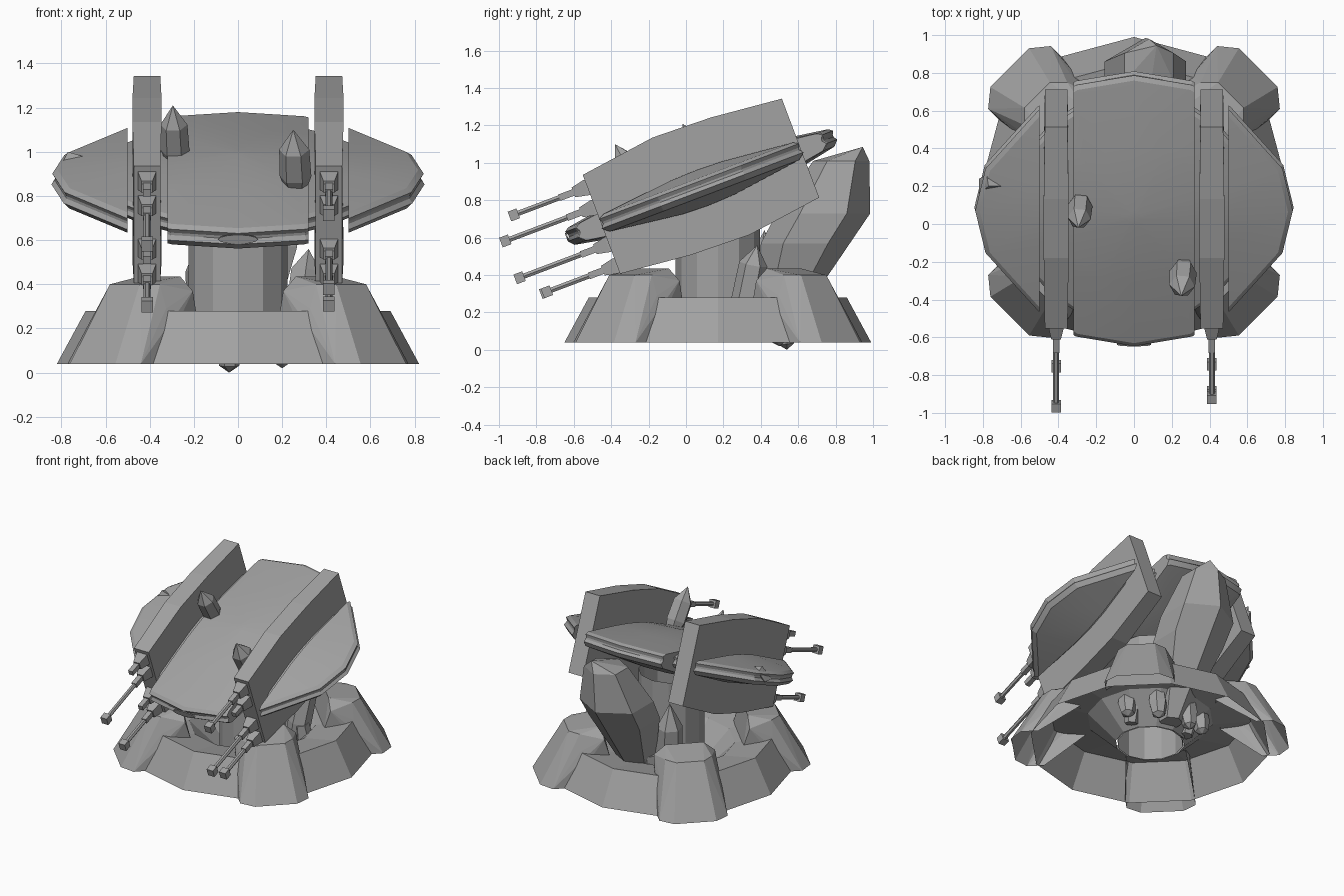
import bpy, bmesh
from math import radians, cos, sin, tau
from mathutils import Matrix, Vector

cube = bpy.data.objects.get("Cube")
if cube:
    bpy.data.objects.remove(cube, do_unlink=True)

grey = bpy.data.materials.new("stone_grey")
grey.use_nodes = True
GREY = (0.36, 0.36, 0.36, 1)
grey.diffuse_color = GREY
grey.node_tree.nodes["Principled BSDF"].inputs["Base Color"].default_value = GREY

BASE = Matrix.Translation((0, 0.17, 0))
DECK = Matrix.Translation((0, 0.08, 0.875)) @ Matrix.Rotation(radians(20.7), 4, 'X')


def finish(name, bm, frame=Matrix(), smooth=0):
    bmesh.ops.recalc_face_normals(bm, faces=bm.faces)
    mesh = bpy.data.meshes.new(name)
    bm.to_mesh(mesh)
    bm.free()
    mesh.materials.append(grey)
    ob = bpy.data.objects.new(name, mesh)
    ob.matrix_world = frame
    bpy.context.collection.objects.link(ob)
    if smooth:
        bpy.ops.object.select_all(action='DESELECT')
        ob.select_set(True)
        bpy.context.view_layer.objects.active = ob
        bpy.ops.object.shade_smooth_by_angle(angle=radians(smooth))
    return ob


def hull(name, points, frame=Matrix(), open_bottom=False):
    bm = bmesh.new()
    for p in points:
        bm.verts.new(p)
    res = bmesh.ops.convex_hull(bm, input=bm.verts)
    inner = {v for v in res["geom_interior"] if isinstance(v, bmesh.types.BMVert)}
    bmesh.ops.delete(bm, geom=list(inner), context='VERTS')
    bmesh.ops.dissolve_limit(bm, angle_limit=radians(2), verts=bm.verts, edges=bm.edges)
    if open_bottom:
        bm.normal_update()
        bmesh.ops.delete(bm, geom=[f for f in bm.faces if f.normal.z < -0.3], context='FACES')
    return finish(name, bm, frame)


def bridge(bm, loops):
    for a, b in zip(loops, loops[1:]):
        n = len(a)
        for i in range(n):
            j = (i + 1) % n
            bm.faces.new((a[i], a[j], b[j], b[i]))


def lathe(name, profile, sides, frame):
    bm = bmesh.new()
    bridge(bm, [[bm.verts.new((r * cos(tau * i / sides), r * sin(tau * i / sides), z))
                 for i in range(sides)] for r, z in profile])
    return finish(name, bm, frame)


def box(size, at):
    return [(at[0] + size[0] / 2 * i, at[1] + size[1] / 2 * j, at[2] + size[2] / 2 * k)
            for i in (-1, 1) for j in (-1, 1) for k in (-1, 1)]


# Twelve-sided sloping foundation ring with a sunken bowl, and the open column
lathe("foundation_ring", [(0.82, 0.04), (0.69, 0.28), (0.43, 0.23), (0.235, 0.04)], 12, BASE)
lathe("column", [(0.225, 0.04), (0.225, 0.76)], 12, BASE)

# Four diagonal buttresses: (distance, half width, height)
stations = [(0.93, 0.145, 0.04), (0.857, 0.235, 0.04), (0.725, 0.095, 0.40), (0.66, 0.16, 0.40),
            (0.66, 0.2, 0.29), (0.50, 0.13, 0.435), (0.50, 0.21, 0.37), (0.46, 0.10, 0.24),
            (0.46, 0.2, 0.24), (0.74, 0.235, 0.04)]
for i, label in enumerate(("back_left", "back_right", "front_right", "front_left")):
    hull("buttress_" + label, [(u, w * s, z) for u, w, z in stations for s in (-1, 1)],
         BASE @ Matrix.Rotation(radians(45 + 90 * i), 4, 'Z'), True)

# Lens-shaped deck outline, one quarter mirrored to a full loop
quarter = [(0.845, 0), (0.79, 0.24), (0.51, 0.57), (0.31, 0.715), (0, 0.77)]
half = quarter + [(-x, y) for x, y in quarter[-2::-1]]
outline = half + [(x, -y) for x, y in half[-2:0:-1]]
lens = [(0.05, 0.13), (0.5, 0.1), (0.965, 0.045), (0.995, 0.028), (0.982, 0.008),
        (0.982, -0.004), (1.0, -0.024), (0.965, -0.054), (0.5, -0.125), (0.05, -0.16)]


def deck(name, shrink=1.0, low=None, high=None):
    bm = bmesh.new()
    loops = [[bm.verts.new((x * r * shrink, y * r * shrink, z * shrink)) for x, y in outline]
             for r, z in lens]
    bridge(bm, loops)
    bm.faces.new(loops[0])
    bm.faces.new(loops[-1])
    for limit, side in ((low, -1), (high, 1)):
        if limit is not None:
            cut = bmesh.ops.bisect_plane(bm, geom=bm.verts[:] + bm.edges[:] + bm.faces[:],
                                         plane_co=(limit, 0, 0), plane_no=(side, 0, 0), clear_outer=True)
            rim = [e for e in cut["geom_cut"] if isinstance(e, bmesh.types.BMEdge)]
            bmesh.ops.holes_fill(bm, edges=rim, sides=0)
    return finish(name, bm, DECK, 20)


deck("centre_deck", 1.0, -0.32, 0.32)
deck("right_wing", 1.0, None, -0.5)
deck("left_wing", 1.0, 0.5, None)
deck("deck_core", 0.85, -0.52, 0.52)

# Eye-shaped plate on the front lip
hull("front_plate", [(0.09 * cos(tau * i / 12), -0.766 + y, 0.022 * sin(tau * i / 12))
                     for i in range(12) for y in (-0.004, 0.004)], DECK)

# Tall side pods, slightly wider in the middle: (along, half height, half width)
pod = [(-0.57, 0.28, 0.06), (-0.15, 0.335, 0.066), (0.18, 0.325, 0.066), (0.57, 0.285, 0.06)]
slots = (0.21, 0.096, -0.115, -0.237)
for side, label in ((-1, "right"), (1, "left")):
    x = side * 0.412
    hull(label + "_pod", [(x + w * t, s * y, s * z) for y, z, w in pod for s in (-1, 1)
                          for t in (-1, 1)], DECK)
    for n, z in enumerate(slots):
        # Tapered gun mount and collar
        hull(f"{label}_gun_mount_{n + 1}", box((0.08, 0.02, 0.085), (x, -0.57, z))
             + box((0.05, 0.02, 0.055), (x, -0.64, z)), DECK)
        hull(f"{label}_gun_collar_{n + 1}", box((0.036, 0.08, 0.036), (x, -0.69, z)), DECK)

# Guns: pod side, slot, muzzle distance
for side, slot, reach in ((-1, 1, 1.082), (-1, 3, 0.98), (1, 0, 0.99), (1, 2, 1.08), (1, 3, 0.97)):
    label = ("left" if side > 0 else "right") + f"_gun_{slot + 1}"
    x, z = side * 0.412, slots[slot]
    hull(label + "_barrel", [(x + 0.016 * cos(tau * i / 6), y, z + 0.016 * sin(tau * i / 6))
                             for i in range(6) for y in (-reach, -0.6)], DECK)
    hull(label + "_muzzle", box((0.052, 0.05, 0.055), (x, -reach, z)), DECK)


# Six-sided crystals: base, tip, radius, rings of (position along axis, width)
def crystal(name, base, tip, radius, rings=((0.0, 0.5), (0.3, 1.0), (0.7, 0.95))):
    base, tip = Vector(base), Vector(tip)
    axis = tip - base
    turn = axis.to_track_quat('Z', 'Y')
    pts = [tip]
    for t, f in rings:
        for i in range(6):
            a = tau * i / 6
            pts.append(base + axis * t + turn @ Vector((cos(a), sin(a), 0)) * radius * f)
    hull(name, pts)


# Great crystal leaning back, widest above its middle: (centre x, y, z, radius)
rings = [(0.05, 0.45, 0.06, 0.08), (0.06, 0.59, 0.40, 0.16), (0.06, 0.64, 0.57, 0.24),
         (0.06, 0.735, 0.73, 0.25), (0.08, 0.83, 1.01, 0.15)]
hull("great_crystal", [(x + r * cos(tau * (i + 0.5) / 6), y + r * sin(tau * (i + 0.5) / 6), z)
                       for x, y, z, r in rings for i in range(6)] + [(0.12, 0.945, 1.085)])
crystal("left_floor_crystal", (0.26, 0.28, 0.05), (0.32, 0.38, 0.56), 0.09,
        ((0.0, 0.5), (0.4, 0.9), (0.8, 0.85)))
crystal("right_floor_crystal", (-0.13, 0.39, 0.05), (-0.16, 0.42, 0.64), 0.095)
crystal("right_deck_crystal", (-0.28, 0.15, 0.92), (-0.295, -0.02, 1.21), 0.065)
crystal("left_deck_crystal", (0.265, -0.2, 0.8), (0.25, -0.38, 1.1), 0.072)

# Crystal roots below the bowl
for n, (x, y, z) in enumerate(((-0.04, 0.54, 0.0), (0.2, 0.5, 0.02), (-0.2, 0.48, 0.05), (0.33, 0.33, 0.06))):
    crystal(f"crystal_root_{n + 1}", (x * 0.95, y - 0.03, 0.26), (x, y, z), 0.065,
            ((0, 0.8), (0.5, 1.0), (0.88, 0.7)))

# Broken shard on the right wing
hull("wing_shard", [(-0.82, 0.24, 0.91), (-0.78, 0.26, 0.98), (-0.67, 0.2, 0.97),
                    (-0.82, 0.16, 0.9), (-0.77, 0.2, 1.0), (-0.72, 0.2, 0.88)])
